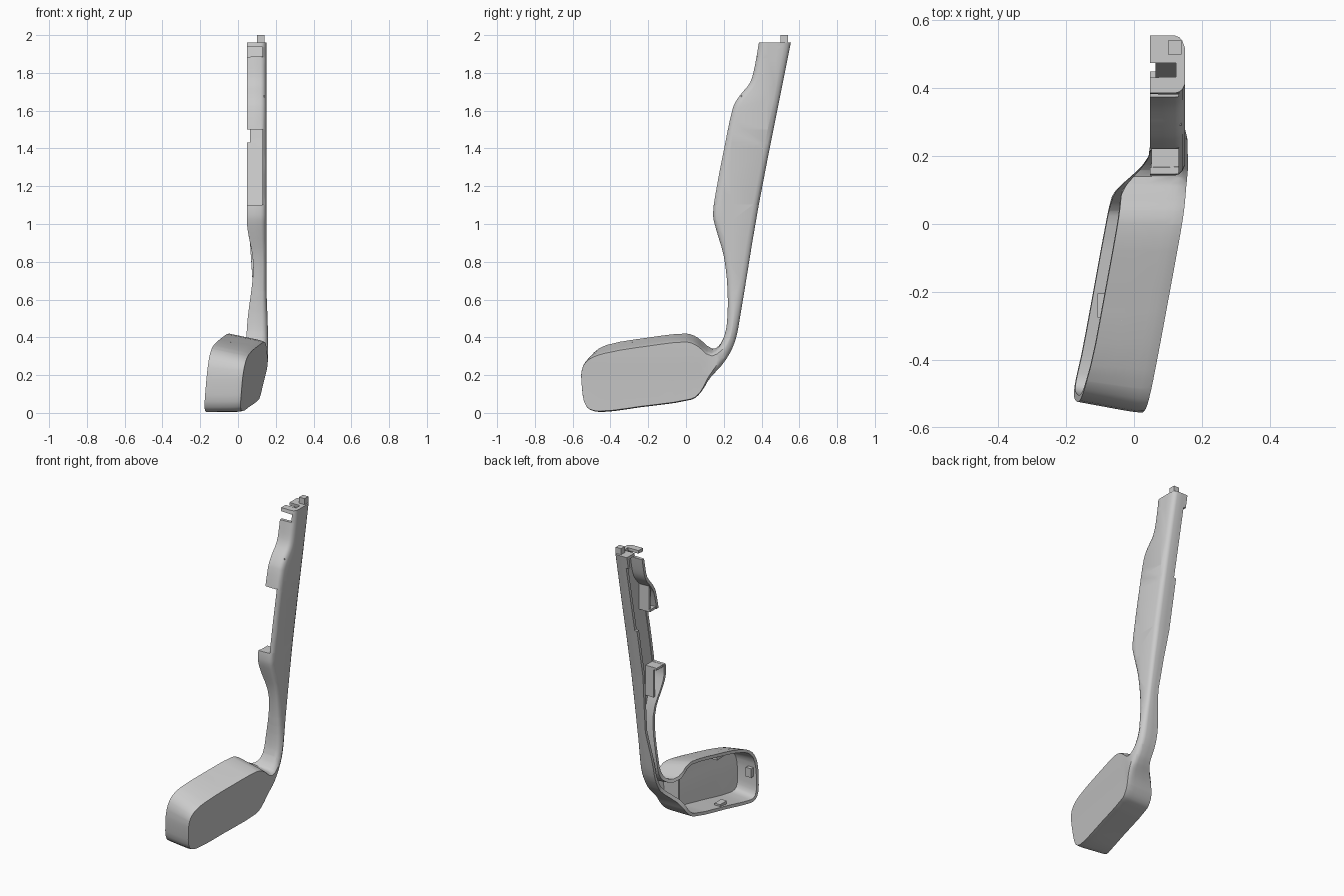
import bpy, bmesh
from mathutils import Vector

cube = bpy.data.objects.get("Cube")
if cube:
    bpy.data.objects.remove(cube)

grey = bpy.data.materials.new("plain_grey")
grey.use_nodes = True
grey.diffuse_color = (0.6, 0.6, 0.6, 1)
grey.node_tree.nodes["Principled BSDF"].inputs["Base Color"].default_value = (0.6, 0.6, 0.6, 1)


def ramp(value, start, end):
    f = min(1, max(0, (value - start) / (end - start)))
    return f * f * (3 - 2 * f)


def head_weight(y, z):
    """One inside the head, zero on the arm."""
    return (1 - ramp(y, 0.08, 0.22)) * (1 - ramp(z, 0.42, 0.6))


def arm_rim(z):
    """Side edge of the arm, pinched at the neck."""
    pinch = ramp(z, 0.42, 0.78) * (1 - ramp(z, 0.78, 1.02))
    return 0.047 + 0.034 * pinch


def lowered(t, y, z):
    """Cut the wall down at the openings, the back step and the top slot."""
    front = y < 0.27 + 0.225 * (z - 1.1)
    if front and (1.101 < z < 1.499 or 1.886 < z < 1.937):
        return min(t, 0.19)
    if not front and 1.431 < z < 1.879:
        return min(t, 0.84)
    if z > 1.93 and 0.4325 < y < 0.4745:
        return min(t, 0.25)
    return t


def place(t, y, z):
    """Depth t runs from the closed face (0) to the open rim (1)."""
    w = head_weight(y, z)
    lean = 0.1 * z + 0.17 * y
    arm_face = 0.15 + 0.008 * (1 - ramp(z, 0.42, 0.7))
    face = w * (0.1 + lean) + (1 - w) * arm_face
    rim = w * (lean - 0.09) + (1 - w) * arm_rim(z)
    y2 = y + 0.035 * t * w * (1 - ramp(y, -0.55, -0.35))
    z2 = z - 0.04 * (1 - t) * w * ramp(z, 0.15, 0.36)
    return Vector((face + (rim - face) * t, y2, z2))


def finish(name, bm):
    """Turn the mesh into a grey object with crisp edges."""
    bmesh.ops.recalc_face_normals(bm, faces=bm.faces)
    mesh = bpy.data.meshes.new(name)
    bm.to_mesh(mesh)
    bm.free()
    mesh.materials.append(grey)
    obj = bpy.data.objects.new(name, mesh)
    bpy.context.collection.objects.link(obj)
    bpy.ops.object.select_all(action="DESELECT")
    obj.select_set(True)
    bpy.context.view_layer.objects.active = obj
    bpy.ops.object.shade_smooth_by_angle(angle=0.6)


def box(name, low, high):
    bm = bmesh.new()
    bmesh.ops.create_cube(bm, size=1)
    for v in bm.verts:
        v.co = Vector([a + (b - a) * (c + 0.5) for a, b, c in zip(low, high, v.co)])
    finish(name, bm)


# Side outline in hundredths (y, z): down the front, around the head, up the back
outline = [(38.6, 196), (36.5, 184), (34, 175), (28.5, 168), (25, 162), (20.6, 142),
           (16, 118), (14.3, 105), (16, 97), (20, 83), (22, 65), (21.5, 46),
           (18.5, 37), (14, 34), (6, 40), (0, 42), (-19, 40), (-43, 36),
           (-52, 32), (-55.5, 25), (-55.5, 13), (-53, 3), (-46, 0.5), (-24, 3),
           (3, 7), (8, 11), (13, 19), (21, 28), (26, 38), (28.5, 50), (38.5, 110), (55.5, 196)]
points = [Vector(p) / 100 for p in outline]

# Smooth curve through the outline, left open across the flat top
curve = []
for i in range(len(points) - 1):
    a, b, c = points[max(i - 1, 0)], points[i], points[i + 1]
    d = points[min(i + 2, len(points) - 1)]
    # Tangents scaled to the segment keep uneven spacing from overshooting
    span = (c - b).length
    m1, m2 = (c - a).normalized() * span, (d - b).normalized() * span
    for k in range(3):
        s = k / 3
        curve.append(b + m1 * s + (3 * (c - b) - 2 * m1 - m2) * s ** 2
                     + (2 * (b - c) + m1 + m2) * s ** 3)
curve.append(points[-1])


def inset(amount, rounding):
    """Move the outline inwards; rounding keeps the top end and the head crisp."""
    ring = []
    for i, p in enumerate(curve):
        before = (p - curve[i - 1]).normalized()
        after = (curve[(i + 1) % len(curve)] - p).normalized()
        n1, n2 = Vector((-before.y, before.x)), Vector((-after.y, after.x))
        n = (n1 + n2).normalized()
        move = n * amount / max(0.5, n.dot(n1))
        if rounding:
            move *= 1 - 0.85 * head_weight(*p)
            if p.y > 1.9:
                move.y = 0
        ring.append(p + move)
    return ring


# Hollow shell: closed face, rounded edge, wall, rim, inner wall, floor
layers = [(0, 0.03, True), (0.07, 0.013, True), (0.16, 0.004, True), (0.28, 0, True),
          (0.65, 0, True), (1, 0, True), (1, 0.02, False), (0.17, 0.022, False)]
bm = bmesh.new()
rings = [[bm.verts.new((t, p.x, p.y)) for p in inset(amount, rounding)]
         for t, amount, rounding in layers]
for r1, r2 in zip(rings, rings[1:]):
    for i in range(len(r1)):
        j = (i + 1) % len(r1)
        bm.faces.new((r1[i], r1[j], r2[j], r2[i]))
caps = [bm.faces.new(rings[0]), bm.faces.new(rings[-1])]
bm.normal_update()
bmesh.ops.triangulate(bm, faces=caps)

# Extra edge loops for the twisted neck, and close pairs at the openings
levels = [z / 100 for z in range(14, 66, 5)]
for z in (1.1, 1.43, 1.498, 1.878, 1.885, 1.936):
    levels += [z, z + 0.002]
depths = [y / 100 for y in range(-8, 28, 4)] + [0.432, 0.433, 0.474, 0.475]
cuts = [((0, 0, z), (0, 0, 1)) for z in levels] + [((0, y, 0), (0, 1, 0)) for y in depths]
for spot, normal in cuts:
    bmesh.ops.bisect_plane(bm, geom=bm.verts[:] + bm.edges[:] + bm.faces[:],
                           plane_co=spot, plane_no=normal, dist=1e-5)
for v in bm.verts:
    t, y, z = v.co
    v.co = place(lowered(t, y, z), y, z)
bmesh.ops.remove_doubles(bm, verts=bm.verts, dist=1e-5)
finish("half_shell", bm)

# Top peg, the ledges closing the arm on both sides of the opening, the head divider
box("top_peg", (0.1, 0.5, 1.945), (0.14, 0.54, 2.0))
box("lower_ledge", (0.052, 0.16, 1.085), (0.14, 0.235, 1.1))
box("lower_pocket_wall", (0.075, 0.22, 0.9), (0.14, 0.235, 1.09))
box("upper_ledge", (0.052, 0.235, 1.5), (0.14, 0.305, 1.515))
box("upper_pocket_wall", (0.06, 0.29, 1.51), (0.14, 0.305, 1.68))
box("head_divider", (0, 0.065, 0.13), (0.12, 0.08, 0.35))

# Small snap clips along the inner walls of the head
clips = [("front_clip", -0.52, 0.18, 0.012, 0.03), ("bottom_clip", -0.24, 0.055, 0.035, 0.012),
         ("top_clip", -0.25, 0.37, 0.035, 0.012)]
for name, y, z, half_y, half_z in clips:
    c = place(0.8, y, z)
    size = Vector((0.02, half_y, half_z))
    box(name, c - size, c + size)
